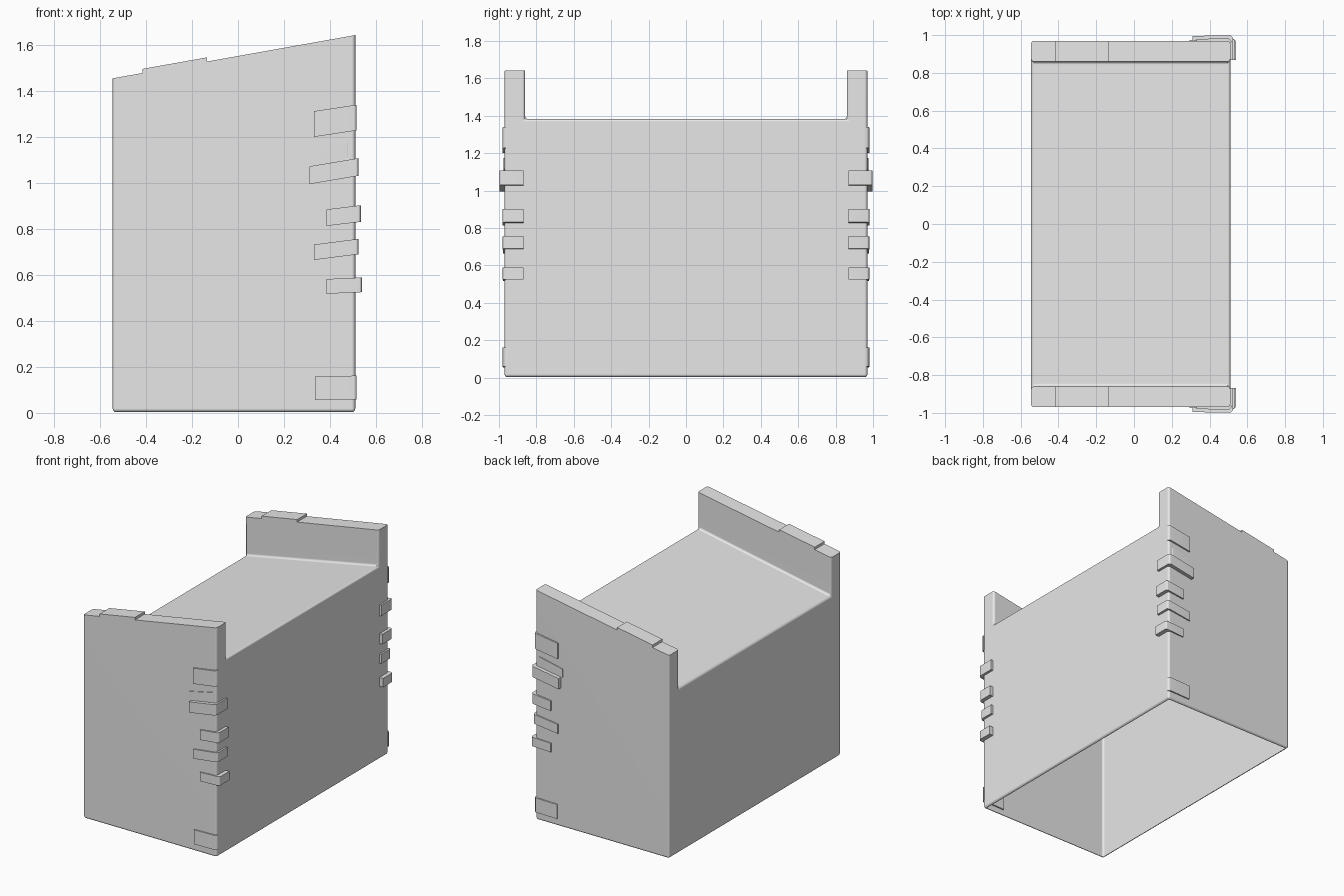
import bpy
import bmesh

cube = bpy.data.objects.get("Cube")
if cube:
    bpy.data.objects.remove(cube, do_unlink=True)

stone = bpy.data.materials.new("plain grey")
stone.use_nodes = True
GREY = (0.8, 0.8, 0.8, 1)
stone.diffuse_color = GREY
stone.node_tree.nodes["Principled BSDF"].inputs["Base Color"].default_value = GREY

BACK, FACE = -0.545, 0.51      # extent along x
OUT, INN = 0.97, 0.86          # outer and inner side of the raised ends
FLOOR = 0.003


def ramp(x, low, high):
    return low + (high - low) * (x - BACK) / (FACE - BACK)


def wall_top(x):
    """Slanted top of the raised end walls."""
    return ramp(x, 1.455, 1.643)


def roof(x):
    """Slanted roof between the end walls."""
    return ramp(x, 1.18, 1.385)


def finish(name, bm, angle=0.6):
    bmesh.ops.recalc_face_normals(bm, faces=bm.faces)
    mesh = bpy.data.meshes.new(name)
    bm.to_mesh(mesh)
    bm.free()
    mesh.materials.append(stone)
    ob = bpy.data.objects.new(name, mesh)
    bpy.context.collection.objects.link(ob)
    bpy.ops.object.select_all(action="DESELECT")
    ob.select_set(True)
    bpy.context.view_layer.objects.active = ob
    bpy.ops.object.shade_smooth_by_angle(angle=angle)
    # keep the large faces evenly shaded beside the rounded edges
    ob.modifiers.new("even_shading", "WEIGHTED_NORMAL").keep_sharp = True


def loft(bm, a, b):
    """Closed prism between two matching outlines."""
    va = [bm.verts.new(p) for p in a]
    vb = [bm.verts.new(p) for p in b]
    n = len(va)
    sides = [bm.faces.new((va[i], va[(i + 1) % n], vb[(i + 1) % n], vb[i]))
             for i in range(n)]
    bm.faces.new(va)
    bm.faces.new(vb)
    return sides


# Main shell: hollow box with a sloping roof and a raised wall at each end
def section(x):
    half = [(OUT, FLOOR), (OUT, wall_top(x)), (INN, wall_top(x)), (INN, roof(x))]
    ring = half + [(-y, z) for y, z in reversed(half)]
    return [(x, y, z) for y, z in ring]


bm = bmesh.new()
floor = loft(bm, section(BACK), section(FACE))[-1]
bmesh.ops.recalc_face_normals(bm, faces=bm.faces)
# open underside with a narrow lip
bmesh.ops.inset_region(bm, faces=[floor], thickness=0.022)
bmesh.ops.delete(bm, geom=[floor], context="FACES")
# soften everything except the crisp top rims
soft = [e for e in bm.edges if len(e.link_faces) == 2
        and e.calc_face_angle() > 0.3
        and not all(v.co.z > roof(v.co.x) + 0.02 for v in e.verts)]
bmesh.ops.bevel(bm, geom=soft, offset=0.018, segments=3, profile=0.5,
                affect="EDGES", clamp_overlap=True)
finish("main_shell", bm)

# Corner stones: x start, x end, bottom, top, slant, outer y
STONES = [
    (0.33, 0.515, 1.2, 1.312, 0.028, 0.982),
    (0.295, 0.485, 1.075, 1.135, 0.042, 0.976),
    (0.31, 0.525, 0.995, 1.072, 0.036, 0.998),
    (0.385, 0.535, 0.813, 0.885, 0.018, 0.982),
    (0.33, 0.525, 0.665, 0.732, 0.025, 0.98),
    (0.385, 0.54, 0.518, 0.582, 0.007, 0.98),
    (0.335, 0.515, 0.055, 0.158, 0.004, 0.98),
]


def corner_stone(name, side, x0, x1, z0, z1, slant, yo):
    """Plate on the end wall, wrapped round the corner if it reaches past it."""
    c = 0.012
    base = OUT - 0.01
    plan = [(x0, base), (x0, yo - 0.002), (x1 - c, yo), (x1, yo - c)]
    if x1 > FACE + 0.01:
        plan += [(x1, 0.868), (FACE - 0.01, 0.868), (FACE - 0.01, base)]
    else:
        plan += [(x1, base)]

    def level(z):
        return [(x, side * y, z + slant * (x - x0) / (x1 - x0))
                for x, y in plan]

    bm = bmesh.new()
    loft(bm, level(z0), level(z1))
    finish(name, bm, 0.9)


for side, label in ((-1, "front"), (1, "back")):
    for i, s in enumerate(STONES, 1):
        corner_stone(f"{label}_corner_stone_{i}", side, *s)

    # Thin raised slab lying on the slanted top
    def outline(x):
        z = wall_top(x)
        return [(x, side * INN, z - 0.005), (x, side * OUT, z - 0.005),
                (x, side * OUT, z + 0.018), (x, side * INN, z + 0.018)]

    bm = bmesh.new()
    loft(bm, outline(-0.415), outline(-0.135))
    finish(f"{label}_top_slab", bm)
